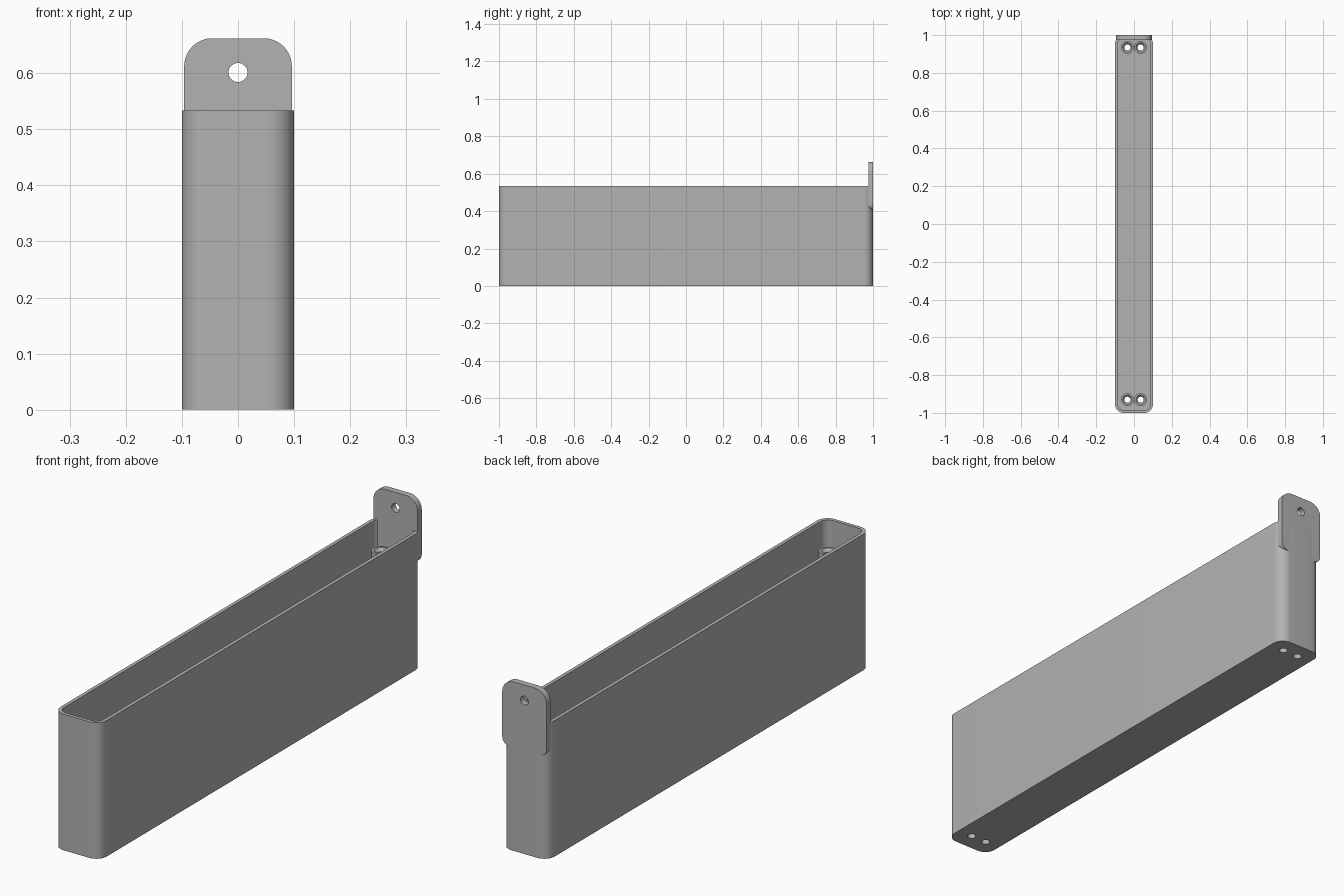
import bpy, bmesh, math
from mathutils import Vector

if "Cube" in bpy.data.objects:
    bpy.data.objects.remove(bpy.data.objects["Cube"])

HEIGHT, WALL, FLOOR = 0.533, 0.014, 0.02
POST_TOP, POST_R, BORE_R = 0.44, 0.034, 0.016

grey = bpy.data.materials.new("plain grey")
grey.use_nodes = True
grey.diffuse_color = (0.45, 0.45, 0.45, 1)
grey.node_tree.nodes["Principled BSDF"].inputs["Base Color"].default_value = grey.diffuse_color


def rounded_rect(half_w, half_h, radii, steps=10):
    """Outline of a rectangle; radii go counter-clockwise from the upper right."""
    pts = []
    for i, (sx, sy) in enumerate(((1, 1), (-1, 1), (-1, -1), (1, -1))):
        r = radii[i]
        for k in range(steps + 1):
            a = math.radians(90) * (i + k / steps)
            pts.append((sx * (half_w - r) + r * math.cos(a),
                        sy * (half_h - r) + r * math.sin(a)))
    return pts


def circle(r, steps=32):
    return [(r * math.cos(math.tau * k / steps), r * math.sin(math.tau * k / steps))
            for k in range(steps)]


def loft(name, rings, caps=True, closed=False):
    """Skin a stack of (outline, z) rings, capping the ends or joining them up."""
    bm = bmesh.new()
    loops = [[bm.verts.new((x, y, z)) for x, y in pts] for pts, z in rings]
    pairs = list(zip(loops, loops[1:]))
    if closed:
        pairs.append((loops[-1], loops[0]))
    for a, b in pairs:
        n = len(a)
        for i in range(n):
            j = (i + 1) % n
            bm.faces.new((a[i], a[j], b[j], b[i]))
    if caps:
        bm.faces.new(loops[0][::-1])
        bm.faces.new(loops[-1])
    bmesh.ops.recalc_face_normals(bm, faces=bm.faces)
    mesh = bpy.data.meshes.new(name)
    bm.to_mesh(mesh)
    bm.free()
    mesh.materials.append(grey)
    obj = bpy.data.objects.new(name, mesh)
    bpy.context.collection.objects.link(obj)
    return obj


def select_only(obj):
    bpy.ops.object.select_all(action='DESELECT')
    obj.select_set(True)
    bpy.context.view_layer.objects.active = obj


def drill(obj, cutter):
    mod = obj.modifiers.new("hole", 'BOOLEAN')
    mod.operation, mod.solver, mod.object = 'DIFFERENCE', 'EXACT', cutter
    select_only(obj)
    bpy.ops.object.modifier_apply(modifier=mod.name)
    bpy.data.objects.remove(cutter)


def smooth(obj):
    select_only(obj)
    bpy.ops.object.shade_smooth_by_angle(angle=math.radians(30))


# Open tray with rounded corners
outer = rounded_rect(0.1, 1.0, [0.045] * 4)
inner = rounded_rect(0.1 - WALL, 1.0 - WALL, [0.045 - WALL] * 4)
tray = loft("tray", [(outer, 0), (outer, HEIGHT), (inner, HEIGHT), (inner, FLOOR)])

# Hollow screw posts in pairs at both ends, drilled through the floor
for end, y in (("front", -0.93), ("back", 0.935)):
    for side, x in (("left", 0.035), ("right", -0.035)):
        cutter = loft("cutter", [(circle(BORE_R), -0.1), (circle(BORE_R), 0.1)])
        cutter.location = (x, y, 0)
        bpy.context.view_layer.update()
        drill(tray, cutter)
        post = loft(f"{end}_{side}_post",
                    [(circle(POST_R), FLOOR / 2), (circle(POST_R), POST_TOP),
                     (circle(0.025), POST_TOP), (circle(BORE_R), POST_TOP - 0.012),
                     (circle(BORE_R), FLOOR / 2)], caps=False, closed=True)
        post.location = (x, y, 0)
        smooth(post)
smooth(tray)

# Upright hanging tab on the back end, with a round hole
low, high, thick = 0.405, 0.662, 0.025
outline = rounded_rect(0.096, (high - low) / 2, [0.05, 0.05, 0.03, 0.03])
tab = loft("hanging_tab", [(outline, 0), (outline, thick)])
hole = loft("cutter", [(circle(0.017), -0.1), (circle(0.017), 0.1)])
hole.location.y = 0.601 - (high + low) / 2
bpy.context.view_layer.update()
drill(tab, hole)
tab.rotation_euler.x = math.radians(90)
tab.location = Vector((0, 1.0, (high + low) / 2))
smooth(tab)
